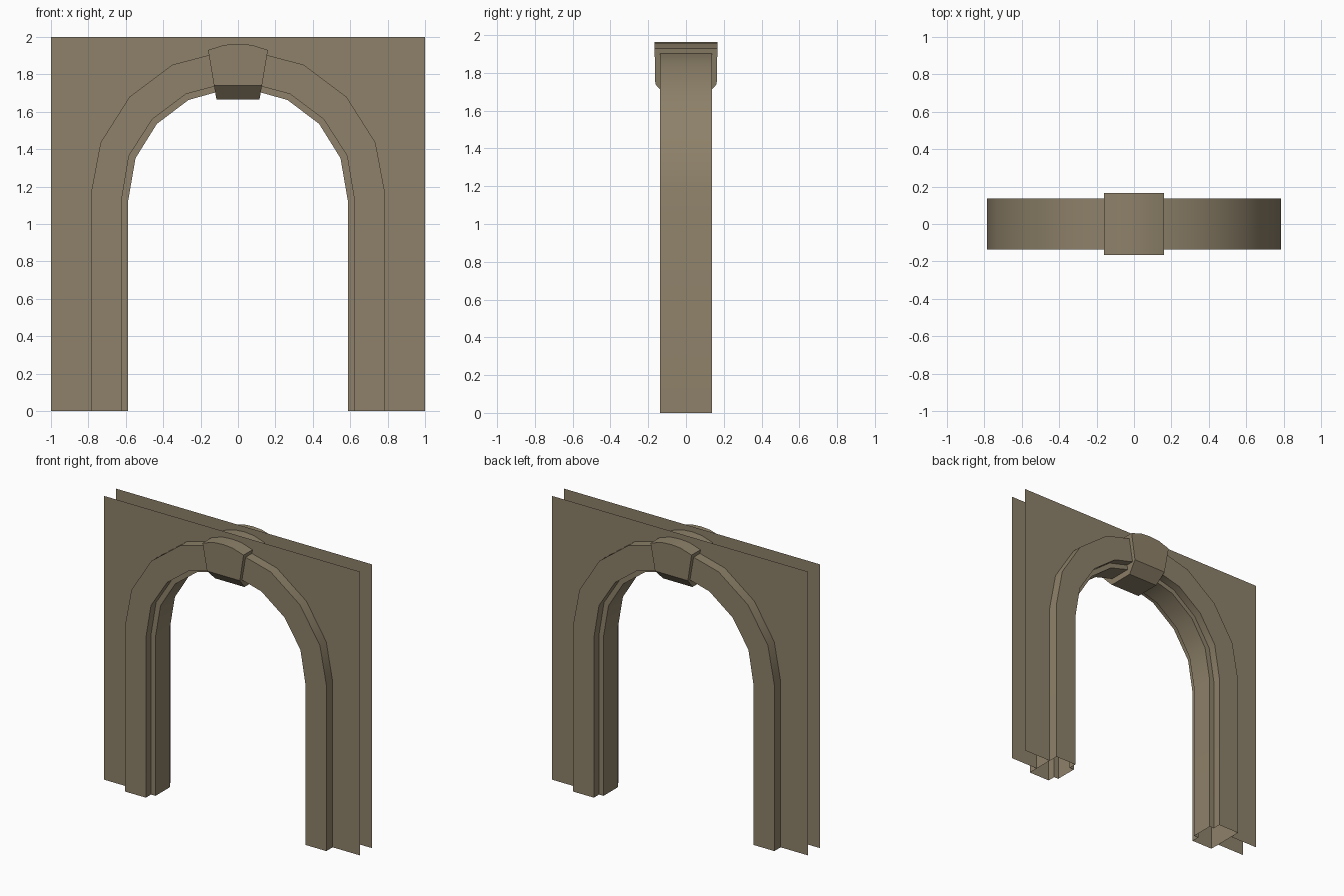
import bpy, bmesh, math

default = bpy.data.objects.get("Cube")
if default:
    bpy.data.objects.remove(default, do_unlink=True)

stone = bpy.data.materials.new("warm_grey_stone")
stone.use_nodes = True
color = (0.27, 0.22, 0.142, 1)
stone.diffuse_color = color
stone.node_tree.nodes["Principled BSDF"].inputs["Base Color"].default_value = color


def finish(bm, name, smooth=False):
    mesh = bpy.data.meshes.new(name)
    bm.to_mesh(mesh)
    bm.free()
    mesh.materials.append(stone)
    obj = bpy.data.objects.new(name, mesh)
    bpy.context.collection.objects.link(obj)
    if smooth:
        bpy.ops.object.select_all(action="DESELECT")
        obj.select_set(True)
        bpy.context.view_layer.objects.active = obj
        bpy.ops.object.shade_smooth_by_angle(angle=math.radians(30))
    return obj


def mirrored(half):
    """Full arch outline from its right half, running ground to ground."""
    return half + [(-x, z) for x, z in reversed(half)]


# Arch outlines: outer edge, inner edge of the raised band, opening
outer = mirrored([(.785, 0), (.785, 1.17), (.735, 1.435), (.58, 1.68), (.35, 1.852), (.09, 1.92)])
band = mirrored([(.623, 0), (.623, 1.125), (.583, 1.365), (.458, 1.56), (.278, 1.695), (.09, 1.745)])
opening = mirrored([(.588, 0), (.588, 1.12), (.548, 1.352), (.434, 1.535), (.265, 1.663), (.09, 1.712)])

# Arch surround: stepped section swept along the outlines, open at the feet
front, step = .137, .08
section = [(outer, -front), (band, -front), (band, -step), (opening, -step),
           (opening, step), (band, step), (band, front), (outer, front)]
bm = bmesh.new()
rows = [[bm.verts.new((x, y, z)) for x, z in line] for line, y in section]
for i, row in enumerate(rows):
    following = rows[(i + 1) % len(rows)]
    for j in range(len(row) - 1):
        bm.faces.new((row[j], row[j + 1], following[j + 1], following[j]))
bmesh.ops.recalc_face_normals(bm, faces=bm.faces)
# An open shell has no sure outside, so check the raised front band
band_face = next(f for f in bm.faces if all(v.co.y < -front + .001 for v in f.verts))
if band_face.normal.y > 0:
    bmesh.ops.reverse_faces(bm, faces=bm.faces)
finish(bm, "arch_surround", smooth=True)

# Wall sheets with the arch cut out
for name, side in (("front_wall", -1), ("back_wall", 1)):
    bm = bmesh.new()
    outline = [(1, 0), (1, 2), (-1, 2), (-1, 0)] + outer[::-1]
    face = bm.faces.new([bm.verts.new((x, side * .067, z)) for x, z in outline])
    face.normal_update()
    if face.normal.y * side < 0:
        face.normal_flip()
    bmesh.ops.triangulate(bm, faces=[face])
    finish(bm, name)

# Keystone: tapered wedge with a curved top and chamfered lower edges
bm = bmesh.new()
for side in (-1, 1):
    for x, z in ((.16, 1.93), (.075, 1.957), (0, 1.963), (.128, 1.74)):
        depth = .167 - .02 * (1.963 - z)
        for sx in (-1, 1):
            bm.verts.new((sx * x, side * depth, z))
    for sx in (-1, 1):
        bm.verts.new((sx * .115, side * .092, 1.665))
bmesh.ops.remove_doubles(bm, verts=bm.verts, dist=.0001)
bmesh.ops.convex_hull(bm, input=bm.verts)
bmesh.ops.dissolve_limit(bm, angle_limit=math.radians(2), verts=bm.verts, edges=bm.edges)
bmesh.ops.recalc_face_normals(bm, faces=bm.faces)
finish(bm, "keystone", smooth=True)
